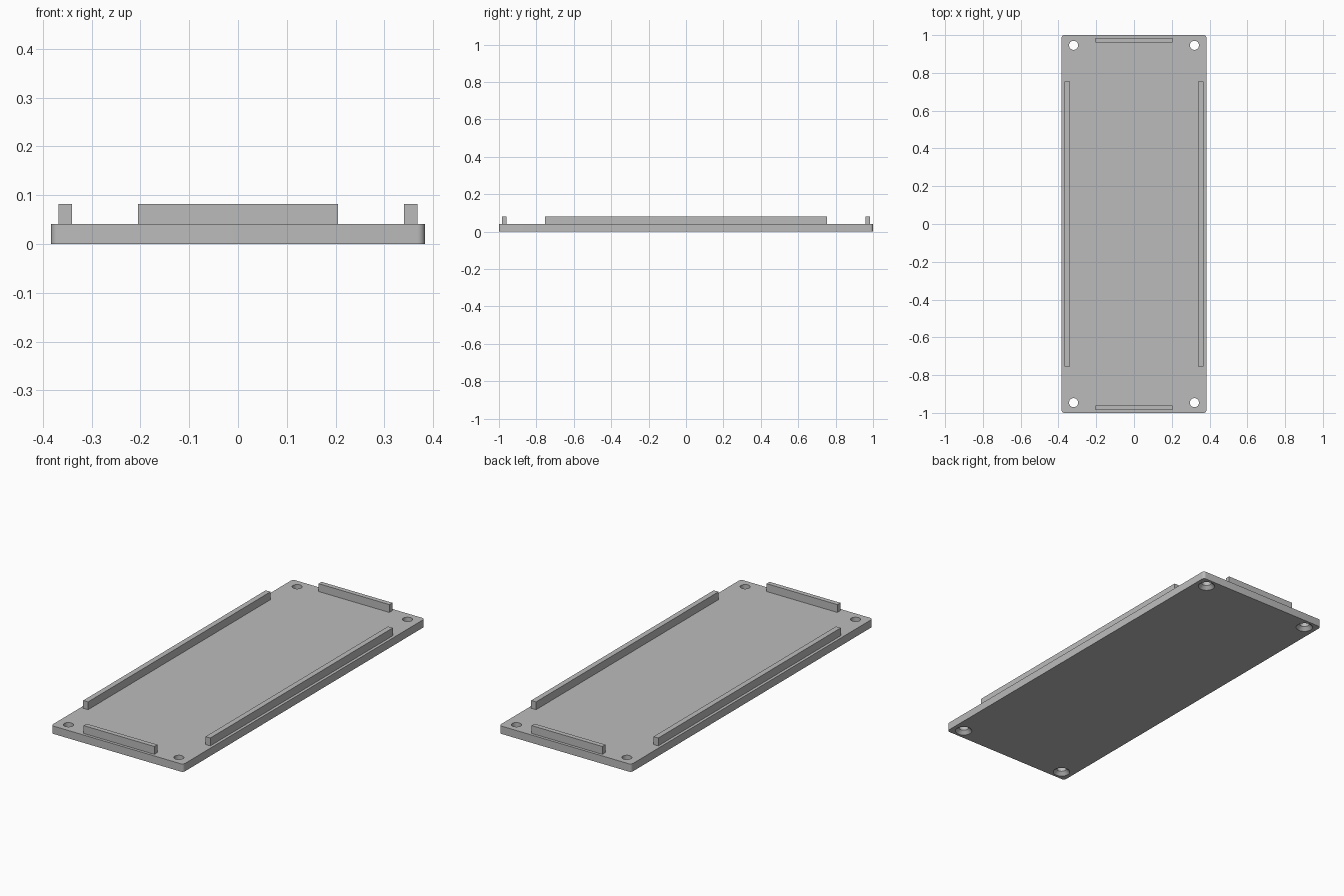
import bpy
import bmesh
import math

cube = bpy.data.objects.get("Cube")
if cube:
    bpy.data.objects.remove(cube, do_unlink=True)

HALF_X, HALF_Y, THICK, TOP = 0.383, 1.0, 0.041, 0.082

grey = bpy.data.materials.new("plain_grey")
grey.use_nodes = True
color = (0.5, 0.5, 0.5, 1)
grey.diffuse_color = color
grey.node_tree.nodes["Principled BSDF"].inputs["Base Color"].default_value = color


def add_object(name, bm):
    bmesh.ops.recalc_face_normals(bm, faces=bm.faces)
    mesh = bpy.data.meshes.new(name)
    bm.to_mesh(mesh)
    bm.free()
    mesh.materials.append(grey)
    obj = bpy.data.objects.new(name, mesh)
    bpy.context.collection.objects.link(obj)
    return obj


def box(name, x0, x1, y0, y1, z0, z1, corner=0):
    bm = bmesh.new()
    bmesh.ops.create_cube(bm, size=1)
    for v in bm.verts:
        v.co.x = x1 if v.co.x > 0 else x0
        v.co.y = y1 if v.co.y > 0 else y0
        v.co.z = z1 if v.co.z > 0 else z0
    if corner:
        upright = [e for e in bm.edges
                   if abs(e.verts[0].co.z - e.verts[1].co.z) > 0.01]
        bmesh.ops.bevel(bm, geom=upright, offset=corner, segments=6,
                        profile=0.5, affect='EDGES')
    return add_object(name, bm)


# Base plate with rounded corners
plate = box("base_plate", -HALF_X, HALF_X, -HALF_Y, HALF_Y, 0, THICK, 0.015)

# Countersunk screw holes, wide at the underside
hole_profile = [(0.046, -0.005), (0.024, 0.018), (0.024, 0.06)]
SIDES = 32
bm = bmesh.new()
for sx in (-1, 1):
    for sy in (-1, 1):
        rings = []
        for r, z in hole_profile:
            angles = [math.tau * i / SIDES for i in range(SIDES)]
            rings.append([bm.verts.new((sx * 0.32 + r * math.cos(a),
                                        sy * 0.946 + r * math.sin(a), z))
                          for a in angles])
        for low, high in zip(rings, rings[1:]):
            for i in range(SIDES):
                j = (i + 1) % SIDES
                bm.faces.new((low[i], low[j], high[j], high[i]))
        bm.faces.new(rings[0][::-1])
        bm.faces.new(rings[-1])
cutter = add_object("screw_hole_cutter", bm)
cutter.hide_render = True

cut = plate.modifiers.new("screw_holes", 'BOOLEAN')
cut.operation = 'DIFFERENCE'
cut.solver = 'EXACT'
cut.object = cutter
bpy.ops.object.select_all(action='DESELECT')
plate.select_set(True)
bpy.context.view_layer.objects.active = plate
bpy.ops.object.modifier_apply(modifier=cut.name)
bpy.data.objects.remove(cutter, do_unlink=True)
bpy.ops.object.shade_smooth_by_angle(angle=math.radians(30))

# Long ribs beside the left and right edges
for name, s in (("left_rib", 1), ("right_rib", -1)):
    x0, x1 = sorted((s * 0.34, s * 0.368))
    box(name, x0, x1, -0.755, 0.755, THICK, TOP)

# Short ribs at the front and back edges
for name, s in (("back_rib", 1), ("front_rib", -1)):
    y0, y1 = sorted((s * 0.96, s * 0.985))
    box(name, -0.205, 0.205, y0, y1, THICK, TOP)
